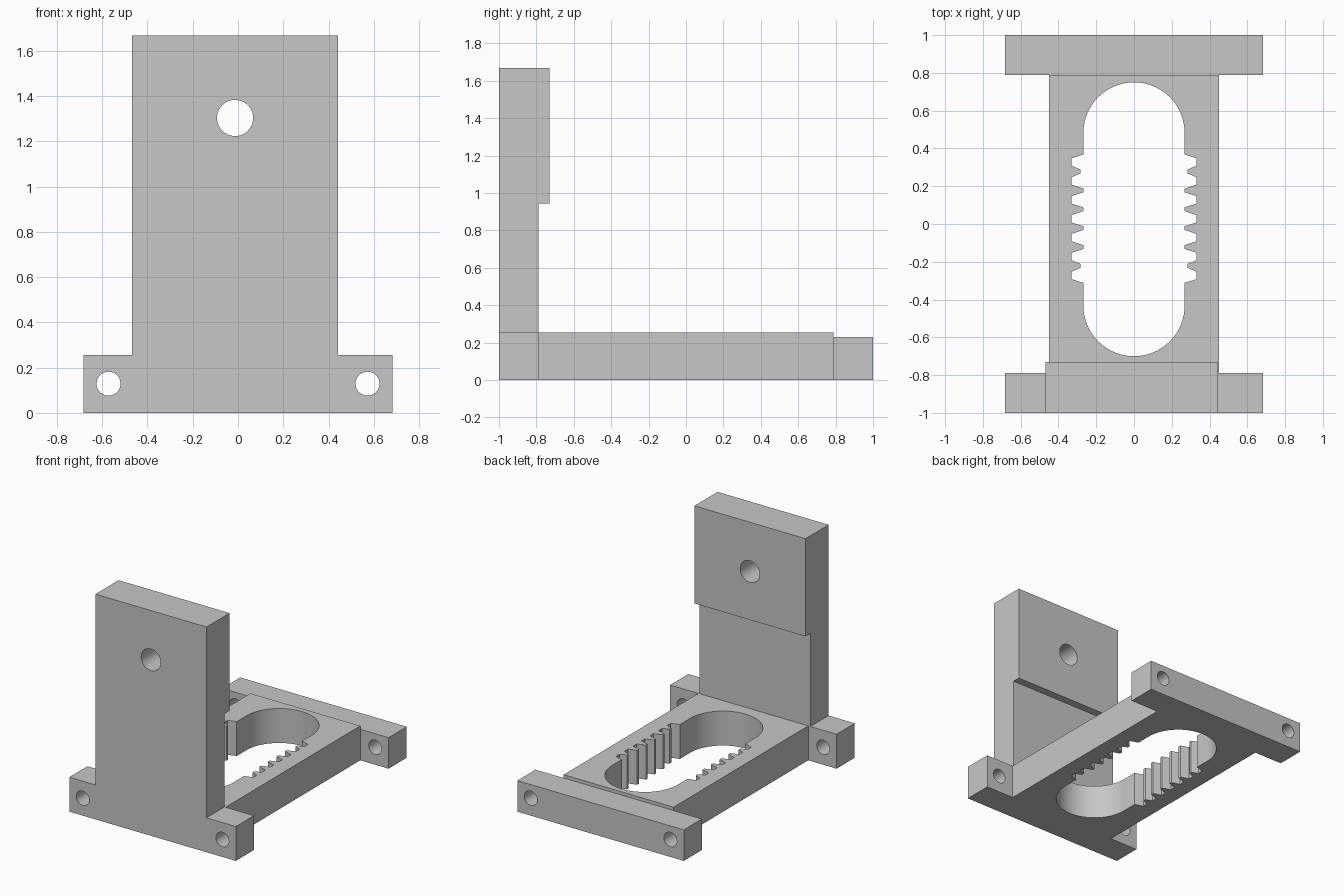
import bpy, bmesh
from math import sin, cos, pi
from mathutils import Vector

cube = bpy.data.objects.get("Cube")
if cube:
    bpy.data.objects.remove(cube, do_unlink=True)

grey = bpy.data.materials.new("light grey")
grey.use_nodes = True
grey.diffuse_color = (0.57, 0.57, 0.57, 1)
grey.node_tree.nodes["Principled BSDF"].inputs["Base Color"].default_value = grey.diffuse_color


def prism(name, points, axis, start, end):
    """Extrude a closed 2D outline along an axis; the outline uses the other two axes."""
    def place(p):
        v = list(p)
        v.insert(axis, start)
        return v
    bm = bmesh.new()
    face = bm.faces.new([bm.verts.new(place(p)) for p in points])
    shift = Vector((0, 0, 0))
    shift[axis] = end - start
    new = bmesh.ops.extrude_face_region(bm, geom=[face])["geom"]
    bmesh.ops.translate(bm, vec=shift, verts=[g for g in new if isinstance(g, bmesh.types.BMVert)])
    bmesh.ops.recalc_face_normals(bm, faces=bm.faces)
    mesh = bpy.data.meshes.new(name)
    bm.to_mesh(mesh)
    bm.free()
    mesh.materials.append(grey)
    obj = bpy.data.objects.new(name, mesh)
    bpy.context.collection.objects.link(obj)
    return obj


def rect(x0, x1, y0, y1):
    return [(x0, y0), (x1, y0), (x1, y1), (x0, y1)]


def arc(cx, cy, r, a0, a1, steps):
    return [(cx + r * cos(a0 + (a1 - a0) * i / steps),
             cy + r * sin(a0 + (a1 - a0) * i / steps)) for i in range(steps + 1)]


def combine(target, tool, operation):
    mod = target.modifiers.new(operation, "BOOLEAN")
    mod.operation = operation
    mod.solver = "EXACT"
    mod.object = tool
    bpy.ops.object.select_all(action="DESELECT")
    bpy.context.view_layer.objects.active = target
    target.select_set(True)
    bpy.ops.object.modifier_apply(modifier=mod.name)
    bpy.data.objects.remove(tool, do_unlink=True)


# Toothed edge of the slot on the +x side, from front to back
teeth = []
for k in range(7):
    y = -0.272 + 0.1 * k
    front_x = 0.282 if k in (1, 6) else 0.268
    back_x = 0.282 if k in (0, 5) else 0.268
    teeth += [(front_x, y - 0.04), (0.33, y - 0.02), (0.33, y + 0.02), (back_x, y + 0.04)]

# Long rounded slot with teeth on both sides
slot = (teeth + arc(0, 0.482, 0.268, 0, pi, 32)
        + [(-x, y) for x, y in reversed(teeth)]
        + arc(0, -0.432, 0.268, pi, 2 * pi, 32))

# Base plate with its slot
bracket = prism("slotted_bracket", rect(-0.45, 0.45, -0.788, 0.788), 2, 0, 0.255)
combine(bracket, prism("slot_cutter", slot, 2, -0.1, 0.4), "DIFFERENCE")

# Upright with a thicker pad behind its upper part
side = [(-1, 0), (-0.788, 0), (-0.788, 0.945), (-0.73, 0.945), (-0.73, 1.668), (-1, 1.668)]
upright = prism("upright", side, 0, -0.468, 0.442)
combine(upright, prism("front_foot_bar", rect(-0.682, 0.682, 0, 0.255), 1, -1, -0.788), "UNION")
combine(bracket, upright, "UNION")

# Lower bar across the back
combine(bracket, prism("back_bar", rect(-0.682, 0.682, 0, 0.23), 1, 0.788, 1), "UNION")

# Bolt holes through the upright and both bars
for x, z, r, end in [(-0.013, 1.303, 0.08, -0.5), (-0.572, 0.129, 0.053, 1.1), (0.572, 0.129, 0.053, 1.1)]:
    hole = arc(x, z, r, 0, 2 * pi, 40)[:-1]
    combine(bracket, prism("hole_cutter", hole, 1, -1.1, end), "DIFFERENCE")

bpy.ops.object.select_all(action="DESELECT")
bpy.context.view_layer.objects.active = bracket
bracket.select_set(True)
bpy.ops.object.shade_smooth_by_angle(angle=pi / 9)
